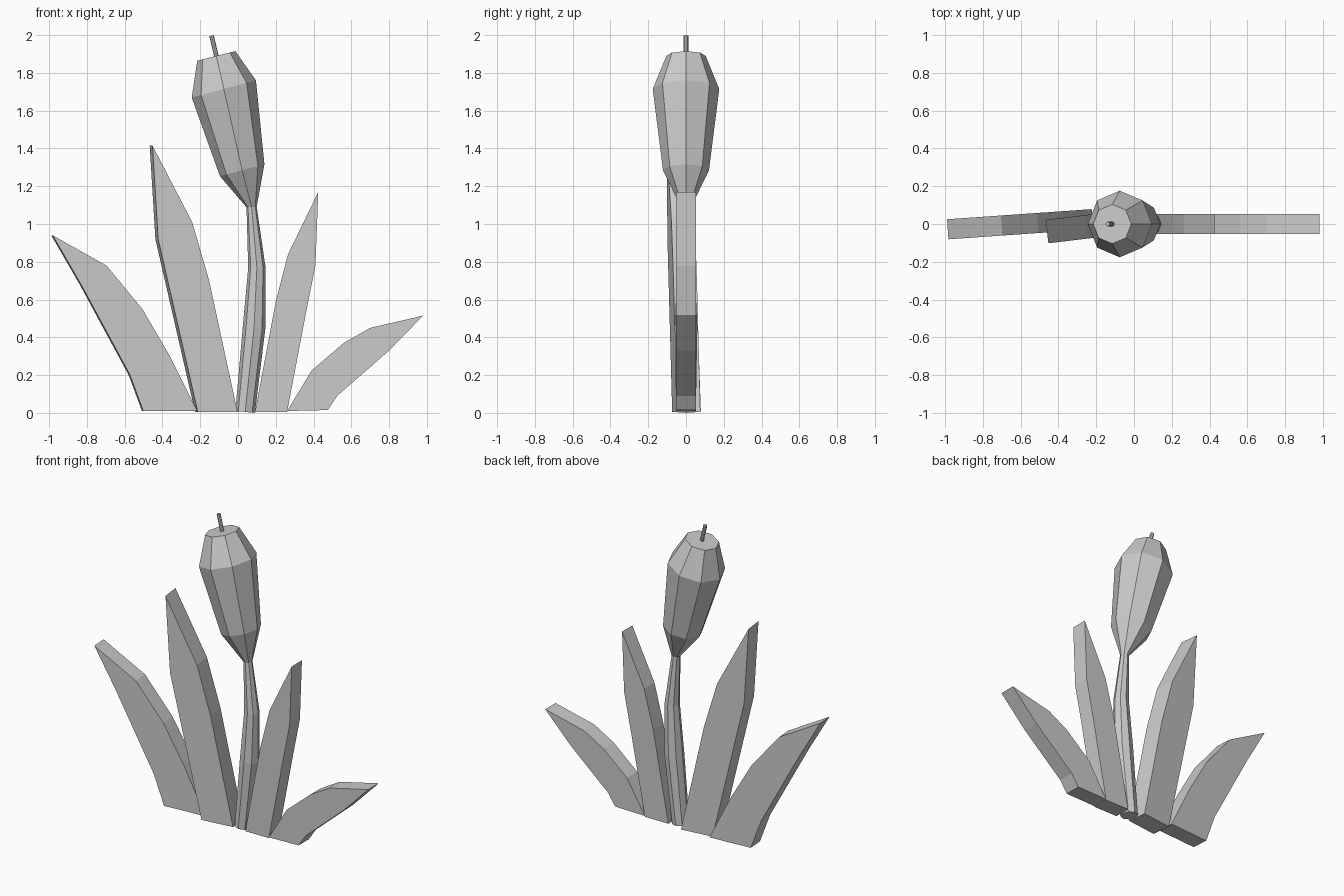
import bpy, bmesh, math
from mathutils import Vector

if "Cube" in bpy.data.objects:
    bpy.data.objects.remove(bpy.data.objects["Cube"])


def finish(bm, name):
    bmesh.ops.recalc_face_normals(bm, faces=bm.faces)
    mesh = bpy.data.meshes.new(name)
    bm.to_mesh(mesh)
    bm.free()
    obj = bpy.data.objects.new(name, mesh)
    bpy.context.collection.objects.link(obj)
    return obj


def leaf(name, outline, half, y_ref=0.0, x_ref=0.0, slope=0.0):
    """Extrude an x/z outline; slope swings the blade slightly about z."""
    bm = bmesh.new()
    verts = [bm.verts.new((x + slope * half, y_ref + slope * (x - x_ref) - half, z))
             for x, z in outline]
    face = bm.faces.new(verts)
    new = bmesh.ops.extrude_face_region(bm, geom=[face])["geom"]
    moved = [v for v in new if isinstance(v, bmesh.types.BMVert)]
    bmesh.ops.translate(bm, verts=moved, vec=(-2 * slope * half, 2 * half, 0))
    return finish(bm, name)


def loft(name, rings, sides=8):
    """Skin rings given as (x, z, radius, tilt in degrees about y)."""
    bm = bmesh.new()
    loops = []
    for x, z, r, tilt in rings:
        t = math.radians(tilt)
        u = Vector((math.cos(t), 0, math.sin(t)))
        loops.append([bm.verts.new(Vector((x, 0, z)) + u * r * math.cos(a)
                                   + Vector((0, r * math.sin(a), 0)))
                      for a in (2 * math.pi * i / sides for i in range(sides))])
    for lo, hi in zip(loops, loops[1:]):
        for i in range(sides):
            j = (i + 1) % sides
            bm.faces.new((lo[i], lo[j], hi[j], hi[i]))
    bm.faces.new(loops[0][::-1])
    bm.faces.new(loops[-1])
    return finish(bm, name)


# Leaves: two on the left swing slightly forward, two on the right are straight
leaf("outer_left_leaf", [(-0.505, 0.01), (-0.575, 0.2), (-0.84, 0.69), (-0.985, 0.94),
                         (-0.70, 0.78), (-0.51, 0.55), (-0.37, 0.31), (-0.22, 0.01)],
     0.053, -0.028, -0.985, 0.07)
leaf("tall_left_leaf", [(-0.22, 0.005), (-0.43, 0.92), (-0.46, 1.415),
                        (-0.25, 1.01), (-0.16, 0.70), (-0.01, 0.005)],
     0.062, -0.04, -0.46, 0.12)
leaf("tall_right_leaf", [(0.09, 0.005), (0.20, 0.59), (0.265, 0.84), (0.425, 1.17),
                         (0.41, 0.78), (0.36, 0.53), (0.26, 0.005)], 0.053)
leaf("outer_right_leaf", [(0.26, 0.01), (0.39, 0.225), (0.56, 0.37), (0.70, 0.45),
                          (0.98, 0.515), (0.80, 0.33), (0.525, 0.09), (0.475, 0.015)], 0.053)

# Curved stem swelling into the flower head
loft("stem", [(0.038, 0.005, 0.052, -5), (0.085, 0.45, 0.06, -3),
              (0.10, 0.77, 0.046, 0), (0.072, 1.09, 0.027, 3)])
loft("flower_head", [(0.072, 1.09, 0.027, 3), (0.022, 1.285, 0.122, 15),
                     (-0.075, 1.715, 0.176, 15), (-0.115, 1.89, 0.104, 14)])

# Thin spike on top of the head
loft("spike", [(-0.11, 1.87, 0.012, 14), (-0.14, 1.997, 0.012, 14)])
